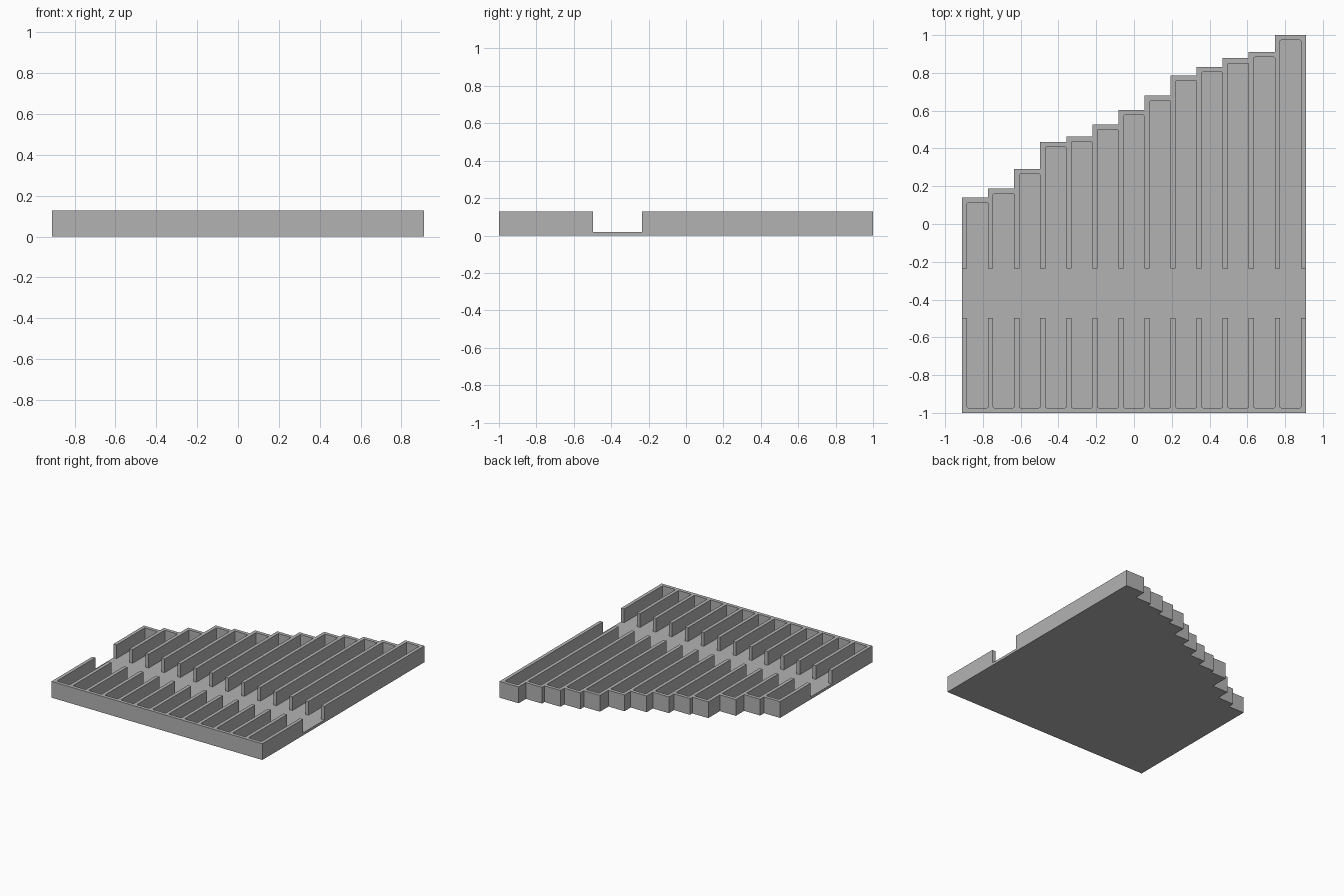
import bpy
import bmesh

cube = bpy.data.objects.get("Cube")
if cube:
    bpy.data.objects.remove(cube, do_unlink=True)

HEIGHT, FLOOR, WALL, PITCH = 0.127, 0.02, 0.027, 0.138
BACKS = [0.14, 0.188, 0.291, 0.434, 0.463, 0.526, 0.603,
         0.68, 0.786, 0.831, 0.878, 0.91, 1.0]
FRONT = -1.0
GAP_FRONT, GAP_BACK = -0.498, -0.235
HALF = (len(BACKS) * PITCH + WALL) / 2
ROUND = 0.006

grey = bpy.data.materials.new("plain grey")
grey.use_nodes = True
colour = (0.45, 0.45, 0.45, 1)
grey.diffuse_color = colour
grey.node_tree.nodes["Principled BSDF"].inputs["Base Color"].default_value = colour


def prism(name, outline, bottom, top):
    """Extrude a flat outline between two heights."""
    bm = bmesh.new()
    face = bm.faces.new([bm.verts.new((x, y, bottom)) for x, y in outline])
    grown = bmesh.ops.extrude_face_region(bm, geom=[face])["geom"]
    verts = [v for v in grown if isinstance(v, bmesh.types.BMVert)]
    bmesh.ops.translate(bm, verts=verts, vec=(0, 0, top - bottom))
    bmesh.ops.recalc_face_normals(bm, faces=bm.faces)
    mesh = bpy.data.meshes.new(name)
    bm.to_mesh(mesh)
    bm.free()
    mesh.materials.append(grey)
    obj = bpy.data.objects.new(name, mesh)
    bpy.context.collection.objects.link(obj)
    return obj


def slot_end(x0, x1, mouth, end):
    """Outline of one slot from its mouth to its eased end corners."""
    ease = ROUND if end > mouth else -ROUND
    return [(x0, mouth), (x0, end - ease), (x0 + ROUND * 0.3, end - ease * 0.3),
            (x0 + ROUND, end), (x1 - ROUND, end),
            (x1 - ROUND * 0.3, end - ease * 0.3), (x1, end - ease), (x1, mouth)]


# Tray body: stepped along the back
steps = [(-HALF, FRONT)]
for i, back in enumerate(BACKS):
    left = -HALF + i * PITCH
    right = HALF if i == len(BACKS) - 1 else left + PITCH
    steps += [(left, back), (right, back)]
steps.append((HALF, FRONT))
tray = prism("stepped_tray", steps, 0, HEIGHT)

# Cutter: cross channel with slots running to the back and to the front
back_side, front_side = [], []
for i, back in enumerate(BACKS):
    x0 = -HALF + WALL + i * PITCH
    x1 = x0 + PITCH - WALL
    back_side += slot_end(x0, x1, GAP_BACK, back - WALL)
    front_side += slot_end(x0, x1, GAP_FRONT, FRONT + WALL)
over = HALF + 0.1
outline = ([(-over, GAP_FRONT), (-over, GAP_BACK)] + back_side
           + [(over, GAP_BACK), (over, GAP_FRONT)] + front_side[::-1])
cutter = prism("slot_cutter", outline, FLOOR, HEIGHT + 0.1)
cutter.hide_render = True

# Cut the slots, then drop the helper
cut = tray.modifiers.new("slots", "BOOLEAN")
cut.operation = "DIFFERENCE"
cut.solver = "EXACT"
cut.object = cutter
bpy.context.view_layer.objects.active = tray
tray.select_set(True)
bpy.ops.object.modifier_apply(modifier=cut.name)
bpy.data.objects.remove(cutter, do_unlink=True)
